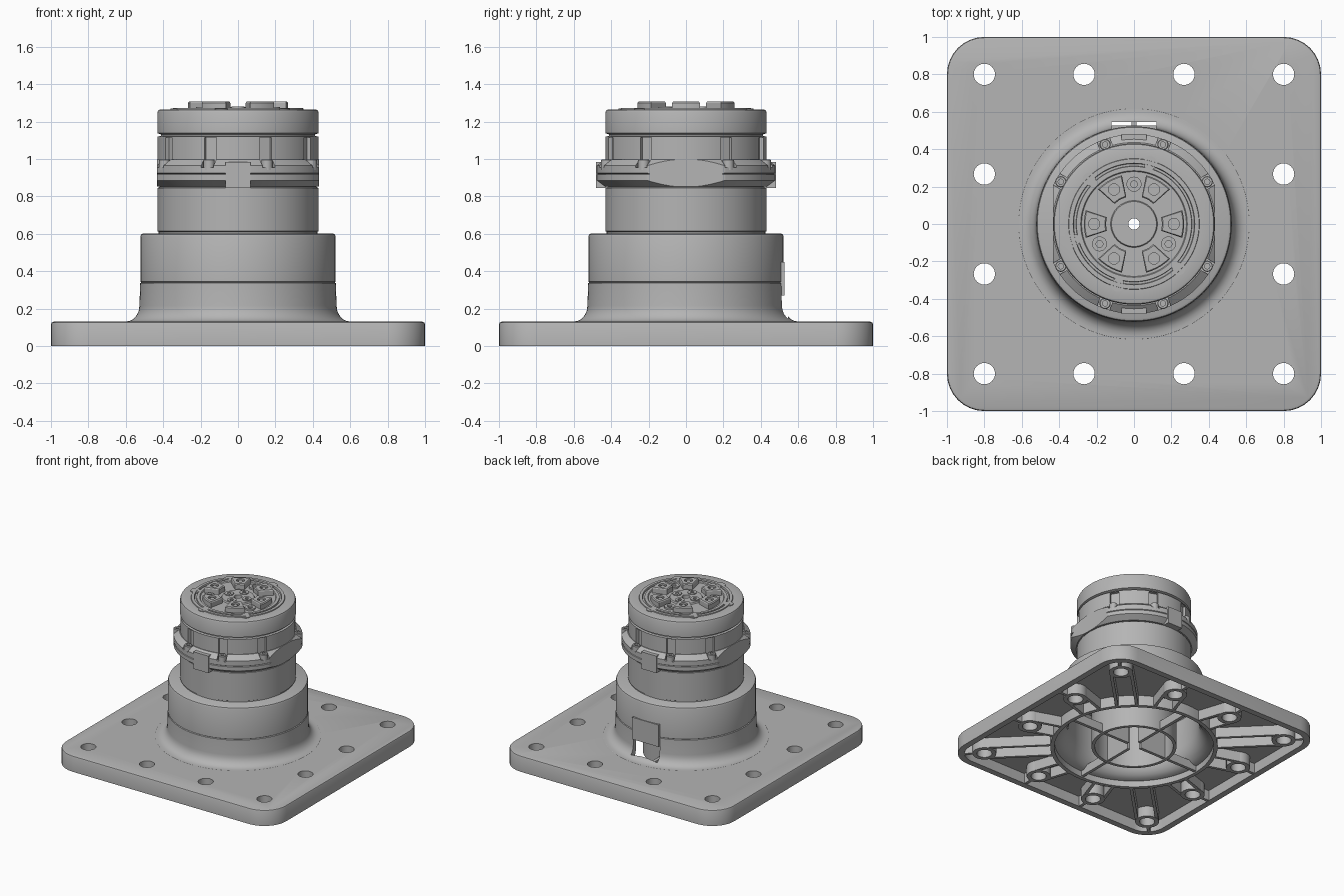
import bpy, bmesh
from math import sin, cos, pi, radians, hypot, atan2
from mathutils import Vector

cube = bpy.data.objects.get("Cube")
if cube:
    bpy.data.objects.remove(cube, do_unlink=True)

grey = bpy.data.materials.new("satin grey")
grey.use_nodes = True
tone = (0.46, 0.46, 0.46, 1)
grey.diffuse_color = tone
grey.node_tree.nodes["Principled BSDF"].inputs["Base Color"].default_value = tone
parts = []


def loft(bm, rings, closed=False):
    """Skin a stack of equal point loops; cap the ends unless it wraps round."""
    vs = [[bm.verts.new(p) for p in ring] for ring in rings]
    n = len(vs[0])
    pairs = list(zip(vs, vs[1:])) + ([(vs[-1], vs[0])] if closed else [])
    for a, b in pairs:
        for i in range(n):
            j = (i + 1) % n
            bm.faces.new((a[i], a[j], b[j], b[i]))
    if not closed:
        bm.faces.new(vs[0])
        bm.faces.new(vs[-1])


def circle(r, z, n=96, c=(0, 0)):
    return [(c[0] + r * cos(2 * pi * i / n), c[1] + r * sin(2 * pi * i / n), z) for i in range(n)]


def lathe(bm, profile, n=96, c=(0, 0)):
    loft(bm, [circle(r, z, n, c) for r, z in profile], closed=True)


def disc(bm, r, z0, z1, c=(0, 0), n=24):
    loft(bm, [circle(r, z0, n, c), circle(r, z1, n, c)])


def bar(bm, p, q, width, z0, z1, shift=0):
    """Box running from p to q in plan, moved sideways by shift."""
    p, q = Vector(p), Vector(q)
    d = (q - p).normalized()
    side = Vector((-d.y, d.x))
    lo, hi = side * (shift - width / 2), side * (shift + width / 2)
    plan = (p + lo, q + lo, q + hi, p + hi)
    loft(bm, [[(v.x, v.y, z) for v in plan] for z in (z0, z1)])


def polar(r, deg):
    return (r * cos(radians(deg)), r * sin(radians(deg)))


def finish(name, bm):
    bmesh.ops.recalc_face_normals(bm, faces=bm.faces[:])
    me = bpy.data.meshes.new(name)
    bm.to_mesh(me)
    bm.free()
    me.materials.append(grey)
    ob = bpy.data.objects.new(name, me)
    bpy.context.collection.objects.link(ob)
    parts.append(ob)
    return ob


def cut(target, bm):
    cutter = finish("cutter", bm)
    cutter.hide_render = True
    parts.remove(cutter)
    mod = target.modifiers.new("cut", "BOOLEAN")
    mod.operation = "DIFFERENCE"
    mod.solver = "EXACT"
    mod.object = cutter
    bpy.context.view_layer.objects.active = target
    bpy.ops.object.modifier_apply(modifier=mod.name)
    bpy.data.objects.remove(cutter, do_unlink=True)


def rounded_square(half, rad, z):
    pts = []
    for k, (sx, sy) in enumerate(((1, 1), (-1, 1), (-1, -1), (1, -1))):
        for i in range(9):
            x, y = polar(rad, 90 * k + 90 * i / 8)
            pts.append((sx * (half - rad) + x, sy * (half - rad) + y, z))
    return pts


# Base plate: hollow underneath, with bolt holes and an open middle
grid = (-0.8, -0.267, 0.267, 0.8)
bolts = [(x, y) for x in grid for y in grid if max(abs(x), abs(y)) > 0.5]
bm = bmesh.new()
loft(bm, [rounded_square(*s) for s in (
    (0.95, 0.15, 0.085), (0.95, 0.15, 0), (1, 0.2, 0), (1, 0.2, 0.118),
    (0.996, 0.196, 0.126), (0.985, 0.185, 0.13))])
plate = finish("base_plate", bm)
bm = bmesh.new()
disc(bm, 0.61, 0.05, 0.2, n=96)
for b in bolts:
    disc(bm, 0.057, 0.05, 0.2, b)
cut(plate, bm)

# Bolt bosses and the ribs that tie them to the ring and the rim
bosses, ribs = bmesh.new(), bmesh.new()
for x, y in bolts:
    lathe(bosses, [(0.057, 0), (0.09, 0), (0.09, 0.085), (0.057, 0.085)], 24, (x, y))
    d = hypot(x, y)
    start = (x * 0.615 / d, y * 0.615 / d)
    for s in (-0.076, 0.076):
        bar(ribs, start, (x, y), 0.024, 0.002, 0.09, s)
    out = Vector((x if abs(x) > 0.5 else 0, y if abs(y) > 0.5 else 0)).normalized()
    bar(ribs, Vector((x, y)) + out * 0.085, Vector((x, y)) + out * 0.165, 0.024, 0.002, 0.09)
finish("bolt_bosses", bosses)
finish("underside_ribs", ribs)

# Collar: flared foot, hollow inside, with a cable opening at the back
steps = [radians(15 * i) for i in range(7)]
outer = [(0.6 - 0.073 * sin(t), 0.216 - 0.085 * cos(t)) for t in steps]
inner = [(0.6 - 0.11 * sin(t), 0.2 - 0.15 * cos(t)) for t in steps]
bm = bmesh.new()
lathe(bm, [(0.6, 0), (0.63, 0), (0.63, 0.12), (0.615, 0.1305)] + outer + [
    (0.523, 0.336), (0.516, 0.34), (0.522, 0.344), (0.522, 0.585), (0.517, 0.597),
    (0.505, 0.603), (0.03, 0.603), (0.03, 0.46), (0.46, 0.46), (0.49, 0.43)] + inner[::-1])
collar = finish("collar", bm)
bm = bmesh.new()
bar(bm, (0, 0.4), (0, 0.545), 0.24, -0.05, 0.27)
cut(collar, bm)
bm = bmesh.new()
bar(bm, (0, 0.495), (0, 0.527), 0.24, 0.27, 0.45)
finish("rear_tab", bm)

# Ring and crossed webs inside the collar
bm = bmesh.new()
lathe(bm, [(0.295, 0.002), (0.32, 0.002), (0.32, 0.47), (0.295, 0.47)])
for a in range(0, 360, 90):
    bar(bm, polar(0.06, a), polar(0.3, a), 0.025, 0.01, 0.47)
    bar(bm, polar(0.31, a), polar(0.605, a), 0.025, 0.01, 0.08)
finish("inner_webs", bm)

# Column with the cap on top
bm = bmesh.new()
lathe(bm, [
    (0.03, 0.59), (0.424, 0.59), (0.424, 0.61), (0.431, 0.614), (0.431, 0.845), (0.42, 0.85),
    (0.42, 0.87), (0.43, 0.88), (0.43, 1.12), (0.412, 1.123), (0.412, 1.132), (0.431, 1.138),
    (0.431, 1.25), (0.426, 1.261), (0.415, 1.265), (0.35, 1.265), (0.348, 1.272),
    (0.325, 1.272), (0.322, 1.26), (0.31, 1.26), (0.308, 1.27), (0.285, 1.27), (0.28, 1.263),
    (0.125, 1.263), (0.12, 1.273), (0.03, 1.273)])
column = finish("column", bm)

# Clamp flange: chamfered ring with flat sides
bm = bmesh.new()
lathe(bm, [(0.4, 0.852), (0.436, 0.852), (0.48, 0.885), (0.48, 0.916), (0.474, 0.92),
           (0.48, 0.924), (0.48, 0.965), (0.436, 0.998), (0.4, 0.998)])
flange = finish("clamp_flange", bm)
bm = bmesh.new()
for s in (-1, 1):
    bar(bm, (s * 0.434, 0), (s * 0.6, 0), 1.2, 0.8, 1.05)
cut(flange, bm)

# Screw channels through the flange top and the column side
screw_angles = [s + a for s in (0, 180) for a in (-70, -30, 30, 70)]
for target in (column, flange):
    bm = bmesh.new()
    for a in screw_angles:
        bar(bm, polar(0.405, a), polar(0.6, a), 0.07, 0.955, 1.115)
    cut(target, bm)
bm = bmesh.new()
for a in screw_angles:
    lathe(bm, [(0.014, 0.975), (0.014, 0.998), (0.026, 0.998), (0.03, 0.994),
               (0.03, 0.94), (0.014, 0.94)], 20, polar(0.452, a))
    disc(bm, 0.016, 0.94, 0.985, polar(0.452, a), 6)
finish("flange_screws", bm)

# Latch blocks at the front and back of the flange
bm = bmesh.new()
for s in (-1, 1):
    bar(bm, (0, s * 0.41), (0, s * 0.482), 0.135, 0.845, 0.985)
finish("latch_blocks", bm)

# Lobes around the seal on the cap
bm = bmesh.new()
for a in (75, 135, 195, 255, 315):
    disc(bm, 0.036, 1.255, 1.2705, polar(0.337, a))
finish("seal_lobes", bm)

# Six raised wedge pads with screw recesses
bm = bmesh.new()
for a in range(0, 360, 60):
    rings = []
    for z, e in ((1.255, 0), (1.3, 0), (1.308, 0.006)):
        arc = [polar(0.268 - e, a + k * (16 - e * 200)) for k in (-1, -0.75, -0.25, 0.25, 0.75, 1)]
        base = [polar(0.15 + e, a + k * (14 - e * 200)) for k in (1, 0, -1)]
        rings.append([(x, y, z) for x, y in arc + base])
    loft(bm, rings)
pads = finish("contact_pads", bm)
bm = bmesh.new()
for a in range(0, 360, 60):
    disc(bm, 0.03, 1.293, 1.35, polar(0.213, a))
cut(pads, bm)

# Small screws in the pads, between them and on the hub
bm = bmesh.new()
for a in range(0, 360, 60):
    disc(bm, 0.017, 1.28, 1.301, polar(0.213, a), 16)
for a in (90, 210, 330):
    lathe(bm, [(0.018, 1.255), (0.04, 1.255), (0.04, 1.277), (0.018, 1.277)], 24, polar(0.213, a))
for a in range(0, 360, 90):
    lathe(bm, [(0.014, 1.265), (0.034, 1.265), (0.034, 1.28), (0.014, 1.28)], 20, polar(0.08, a))
finish("top_screws", bm)

# Smooth round surfaces, keep edges sharp
bpy.ops.object.select_all(action="DESELECT")
for ob in parts:
    ob.select_set(True)
bpy.context.view_layer.objects.active = plate
bpy.ops.object.shade_smooth_by_angle(angle=radians(28))
